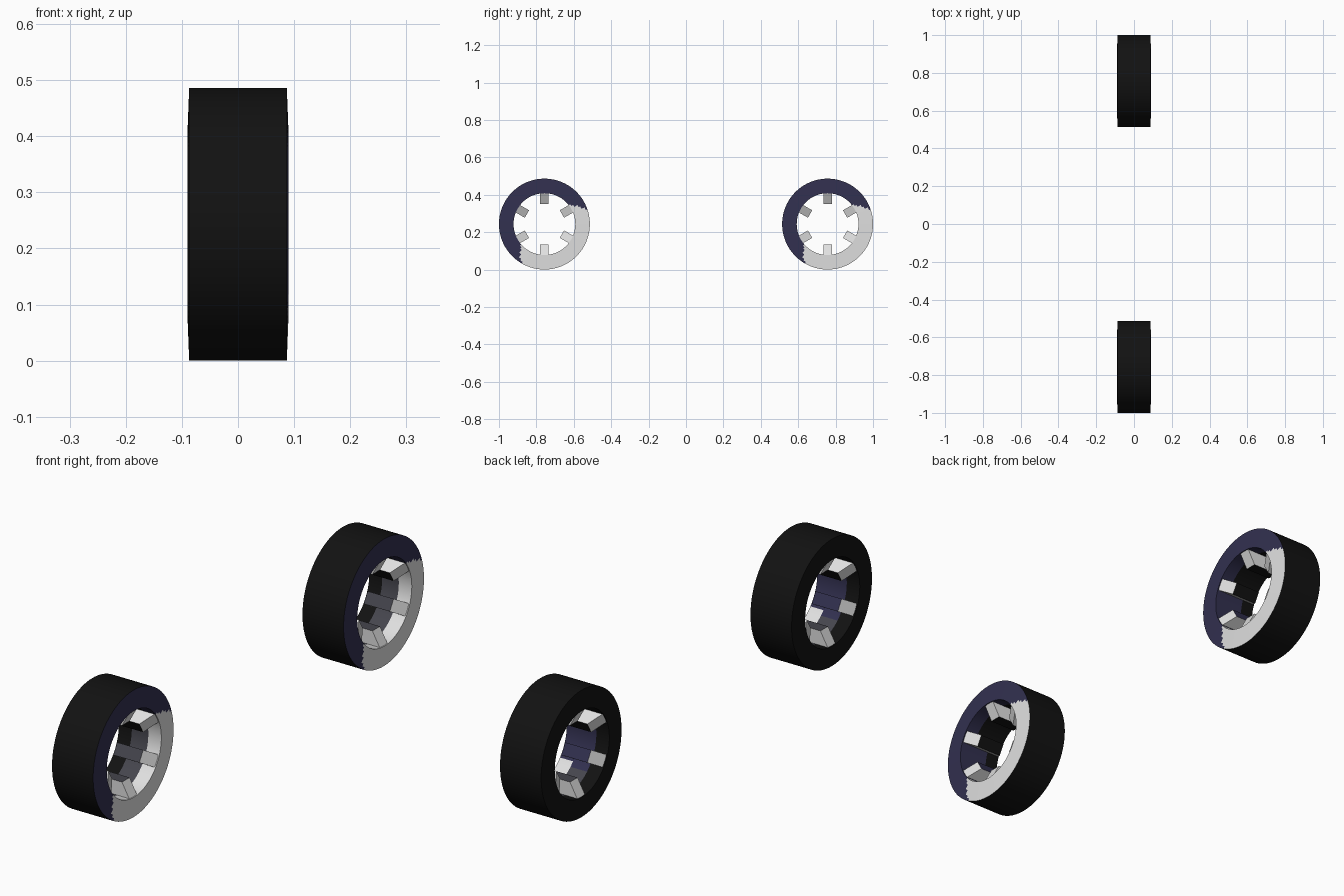
import bpy, bmesh, math
from mathutils import Vector

if "Cube" in bpy.data.objects:
    bpy.data.objects.remove(bpy.data.objects["Cube"])

R, BORE, TIP = 0.243, 0.165, 0.108   # tread, bore and rib tip radii
HALF, EDGE = 0.09, 0.087             # half width at the bore and at the tread
SEG = 96


def material(name, rgb):
    m = bpy.data.materials.new(name)
    m.diffuse_color = (*rgb, 1)
    m.use_nodes = True
    m.node_tree.nodes["Principled BSDF"].inputs["Base Color"].default_value = m.diffuse_color
    return m


MATS = [material("black rubber", (0.006, 0.006, 0.006)),
        material("navy", (0.032, 0.03, 0.08)),
        material("light grey", (0.75, 0.75, 0.75)),
        material("dark grey", (0.06, 0.06, 0.075))]
BLACK, NAVY, LIGHT, GREY = range(4)


def printed(c):
    """Two-tone graphic on the right face: skewed light sector over navy."""
    r, a = math.hypot(c.y, c.z), math.degrees(math.atan2(c.z, c.y))
    t = min(max((r - BORE) / (R - BORE), 0), 1)
    return LIGHT if -139 + 19 * t < a < 38 - 20 * t else NAVY


def middle(c):
    """Colour of the middle band inside the bore."""
    a = math.degrees(math.atan2(c.z, c.y))
    if -130 < a < 30:
        return GREY
    return BLACK if 30 <= a < 150 else NAVY


def wheel_colour(c):
    r = math.hypot(c.y, c.z)
    if r > R - 0.002:
        return BLACK
    if r > BORE + 0.001:
        return printed(c) if c.x > 0 else BLACK
    if c.x > 0.035:
        return printed(c)
    return middle(c) if c.x > -0.035 else BLACK


def finish(bm, name, y):
    bmesh.ops.recalc_face_normals(bm, faces=bm.faces)
    me = bpy.data.meshes.new(name)
    bm.to_mesh(me)
    bm.free()
    for m in MATS:
        me.materials.append(m)
    ob = bpy.data.objects.new(name, me)
    ob.location = (0, y, R)
    bpy.context.collection.objects.link(ob)
    bpy.context.view_layer.objects.active = ob
    ob.select_set(True)
    bpy.ops.object.shade_smooth_by_angle(angle=math.radians(30))
    ob.select_set(False)


def tyre(name, y):
    # closed (x, radius) profile revolved about the axle
    n = 8
    face = [(HALF + (EDGE - HALF) * i / n, BORE + (R - BORE) * i / n)
            for i in range(n + 1)]
    prof = face + [(-x, r) for x, r in reversed(face)]
    prof += [(-0.035, BORE), (0.035, BORE)]
    bm = bmesh.new()
    rings = []
    for s in range(SEG):
        a = 2 * math.pi * s / SEG
        rings.append([bm.verts.new((x, r * math.cos(a), r * math.sin(a)))
                      for x, r in prof])
    for s in range(SEG):
        p, q = rings[s], rings[(s + 1) % SEG]
        for i in range(len(prof)):
            j = (i + 1) % len(prof)
            f = bm.faces.new((p[i], p[j], q[j], q[i]))
            f.material_index = wheel_colour(f.calc_center_median())
    finish(bm, name, y)


def ribs(name, y):
    # six ribs in the bore with sloping ends
    bm = bmesh.new()
    side = [(-0.088, BORE + 0.003), (-0.055, TIP), (0.055, TIP), (0.088, BORE + 0.003)]
    for k in range(6):
        a = math.radians(30 + 60 * k)
        out = Vector((0, math.cos(a), math.sin(a)))
        tan = Vector((0, -math.sin(a), math.cos(a)))
        l, r = [[bm.verts.new(Vector((x, 0, 0)) + out * rad + tan * w)
                 for x, rad in side] for w in (-0.023, 0.023)]
        for f in (bm.faces.new(l), bm.faces.new(r[::-1])):
            f.material_index = LIGHT
        for i in range(4):
            j = (i + 1) % 4
            f = bm.faces.new((l[i], l[j], r[j], r[i]))
            f.material_index = middle(out) if i == 1 else LIGHT
    finish(bm, name, y)


for label, y in (("front", R - 1), ("rear", 1 - R)):
    tyre(label + "_wheel", y)
    ribs(label + "_wheel_ribs", y)
